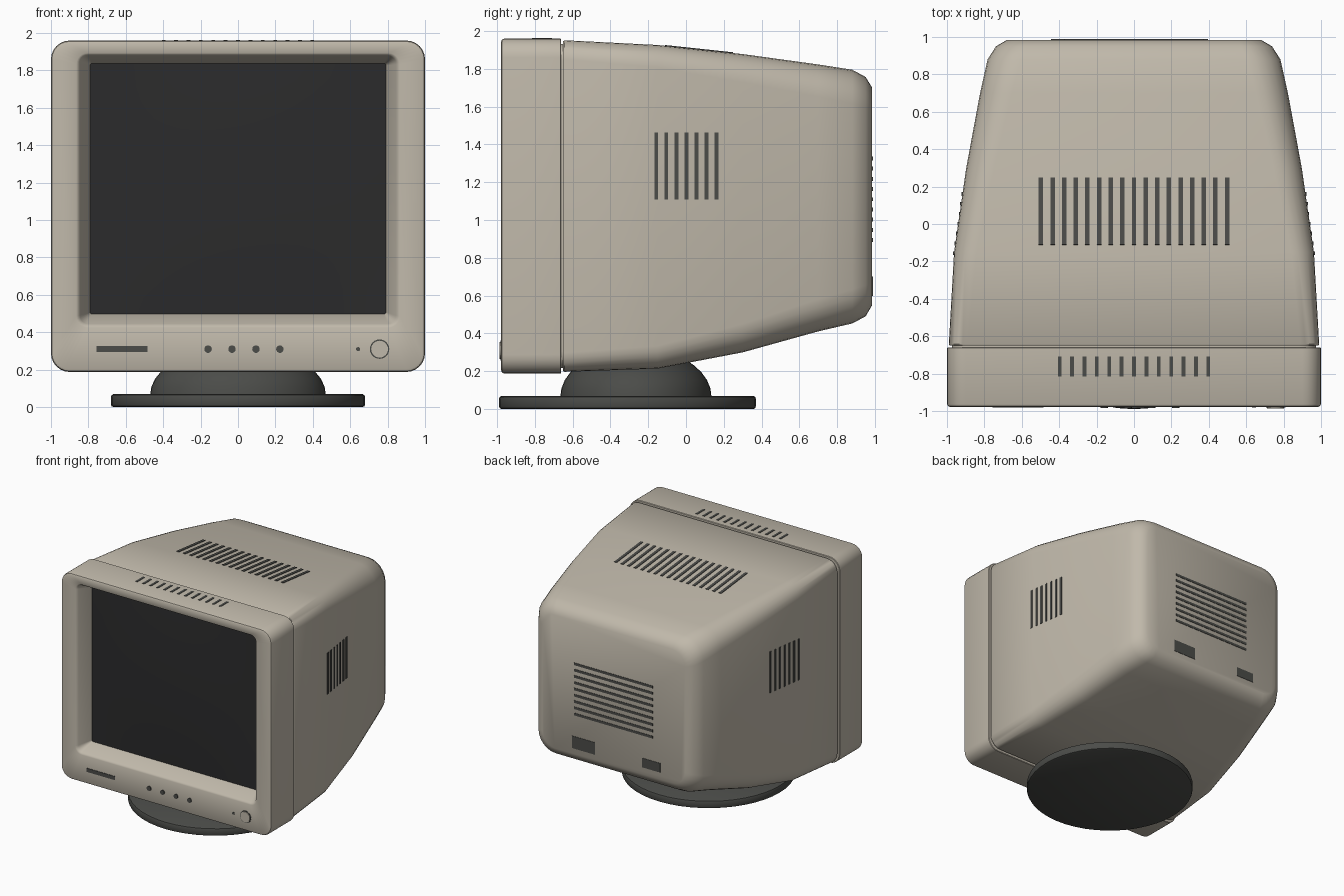
import bpy, bmesh, math
from mathutils import Matrix, Vector

if "Cube" in bpy.data.objects:
    bpy.data.objects.remove(bpy.data.objects["Cube"])


def material(name, rgb):
    m = bpy.data.materials.new(name)
    m.diffuse_color = (*rgb, 1)
    m.use_nodes = True
    m.node_tree.nodes["Principled BSDF"].inputs["Base Color"].default_value = m.diffuse_color
    return m


BEIGE = material("warm beige plastic", (0.53, 0.485, 0.405))
GREY = material("dark grey plastic", (0.07, 0.072, 0.066))
GLASS = material("black glass", (0.024, 0.024, 0.025))


def finish(name, bm, mat, angle=40):
    bmesh.ops.recalc_face_normals(bm, faces=bm.faces)
    me = bpy.data.meshes.new(name)
    bm.to_mesh(me)
    bm.free()
    me.materials.append(mat)
    for p in me.polygons:
        p.use_smooth = True
    me.set_sharp_from_angle(angle=math.radians(angle))
    ob = bpy.data.objects.new(name, me)
    bpy.context.collection.objects.link(ob)
    return ob


def loft(name, rings, mat, angle=40):
    """Skin equal-length rings and cap both ends."""
    bm = bmesh.new()
    vs = [[bm.verts.new(p) for p in ring] for ring in rings]
    n = len(vs[0])
    for a, b in zip(vs, vs[1:]):
        for i in range(n):
            j = (i + 1) % n
            bm.faces.new((a[i], a[j], b[j], b[i]))
    bm.faces.new(vs[0])
    bm.faces.new(vs[-1])
    return finish(name, bm, mat, angle)


def rounded_rect(y, hw, z0, z1, r, n=7):
    pts = []
    corners = ((hw - r, z1 - r), (-hw + r, z1 - r), (-hw + r, z0 + r), (hw - r, z0 + r))
    for k, (cx, cz) in enumerate(corners):
        for i in range(n):
            a = math.pi / 2 * (k + i / (n - 1))
            pts.append((cx + r * math.cos(a), y, cz + r * math.sin(a)))
    return pts


def ellipse(rx, ry, cy, z, n=48):
    return [(rx * math.cos(2 * math.pi * i / n), cy + ry * math.sin(2 * math.pi * i / n), z)
            for i in range(n)]


def boxes(name, items, mat):
    """One object from (centre, size, tilt about x) boxes."""
    bm = bmesh.new()
    for c, s, tilt in items:
        m = Matrix.Translation(c) @ Matrix.Rotation(tilt, 4, 'X') @ Matrix.Diagonal((*s, 1))
        bmesh.ops.create_cube(bm, size=1, matrix=m)
    return finish(name, bm, mat)


def knobs(name, items, mat, z=0.31, back=-0.96):
    """Forward-facing discs from (x, radius, front y)."""
    bm = bmesh.new()
    for x, r, front in items:
        m = Matrix.Translation((x, (front + back) / 2, z)) @ Matrix.Rotation(math.pi / 2, 4, 'X')
        bmesh.ops.create_cone(bm, cap_ends=True, segments=24, radius1=r, radius2=r,
                              depth=back - front, matrix=m)
    return finish(name, bm, mat)


# Front bezel: softened outer edge, flat face, sloped screen opening
def outer(y, d):
    return rounded_rect(y, 1 - d, 0.188 + d, 1.96 - d, 0.1 - d)


FRONT = -0.978
loft("front_bezel", [
    outer(-0.66, 0.004), outer(-0.664, 0), outer(FRONT + 0.016, 0),
    outer(FRONT + 0.005, 0.005), outer(FRONT, 0.016),
    rounded_rect(FRONT, 0.865, 0.425, 1.893, 0.06),
    rounded_rect(FRONT + 0.006, 0.853, 0.437, 1.884, 0.052),
    rounded_rect(FRONT + 0.02, 0.845, 0.445, 1.878, 0.045),
    rounded_rect(-0.862, 0.793, 0.497, 1.838, 0.012),
    rounded_rect(-0.85, 0.791, 0.499, 1.836, 0.01),
    rounded_rect(-0.70, 0.791, 0.499, 1.836, 0.01),
], BEIGE)

# Slightly bulging screen
bm = bmesh.new()
bmesh.ops.create_grid(bm, x_segments=16, y_segments=16, size=1)
for v in bm.verts:
    u, w = v.co.x, v.co.y
    v.co = Vector((0.792 * u, -0.855 - 0.02 * (1 - u * u) * (1 - w * w), 1.1675 + 0.67 * w))
screen = finish("screen", bm, GLASS)
if screen.data.polygons[0].normal.y > 0:
    screen.data.flip_normals()

# Rear housing: y, half width, bottom, top, corner radius
SECTIONS = [
    (-0.67, 0.972, 0.216, 1.932, 0.09), (-0.65, 0.972, 0.216, 1.932, 0.09),
    (-0.65, 0.986, 0.202, 1.946, 0.10), (-0.642, 0.99, 0.197, 1.951, 0.10),
    (-0.15, 0.962, 0.214, 1.926, 0.12), (0.30, 0.897, 0.300, 1.878, 0.15),
    (0.70, 0.823, 0.411, 1.823, 0.17), (0.88, 0.783, 0.453, 1.795, 0.18),
    (0.95, 0.738, 0.490, 1.757, 0.165), (0.985, 0.678, 0.550, 1.700, 0.12),
]
loft("rear_housing", [rounded_rect(*s) for s in SECTIONS], BEIGE)


def surface(y, col):
    for a, b in zip(SECTIONS[3:], SECTIONS[4:]):
        if a[0] <= y <= b[0]:
            return a[col] + (b[col] - a[col]) * (y - a[0]) / (b[0] - a[0])


# Vent slots
y0, y1 = -0.112, 0.25
tilt = math.atan2(surface(y1, 3) - surface(y0, 3), y1 - y0)
ym = (y0 + y1) / 2
boxes("top_vents", [((0.0622 * i, ym, surface(ym, 3)), (0.024, y1 - y0, 0.008), tilt)
                    for i in range(-8, 9)], GREY)
boxes("bezel_vents", [((0.0662 * i, -0.762, 1.96), (0.02, 0.105, 0.006), 0)
                      for i in range(-6, 7)], GREY)
boxes("side_vents", [((s * surface(0.053 * i + 0.002, 1), 0.053 * i + 0.002, 1.286),
                      (0.009, 0.02, 0.355), 0)
                     for s in (-1, 1) for i in range(-3, 4)], GREY)
boxes("back_vents", [((0, 0.985, 1.11 + 0.054 * i), (0.75, 0.006, 0.021), 0)
                     for i in range(-4, 5)], GREY)

# Rear sockets
boxes("rear_sockets", [((0.285, 0.985, 0.65), (0.22, 0.006, 0.105), 0),
                       ((-0.36, 0.985, 0.65), (0.17, 0.006, 0.08), 0)], GREY)

# Front controls
boxes("front_slot", [((-0.62, FRONT, 0.31), (0.272, 0.008, 0.032), 0)], GREY)
knobs("control_buttons", [(-0.16 + 0.128 * i, 0.02, -0.985) for i in range(4)], GREY)
knobs("indicator_light", [(0.642, 0.011, -0.982)], GREY)
knobs("power_button_ring", [(0.757, 0.052, -0.981)], GREY)
knobs("power_button", [(0.757, 0.045, -0.986)], BEIGE)

# Swivel stand: flat foot and domed pivot
loft("stand_foot", [ellipse(r, r, -0.31, z) for r, z in (
    (0.665, 0), (0.676, 0.005), (0.68, 0.015), (0.68, 0.052), (0.676, 0.064), (0.665, 0.07))],
    GREY)
loft("stand_dome", [ellipse(0.47 * math.cos(a), 0.40 * math.cos(a), -0.265,
                            0.065 + 0.26 * math.sin(a))
                    for a in (math.radians(10 * i) for i in range(9))], GREY)
